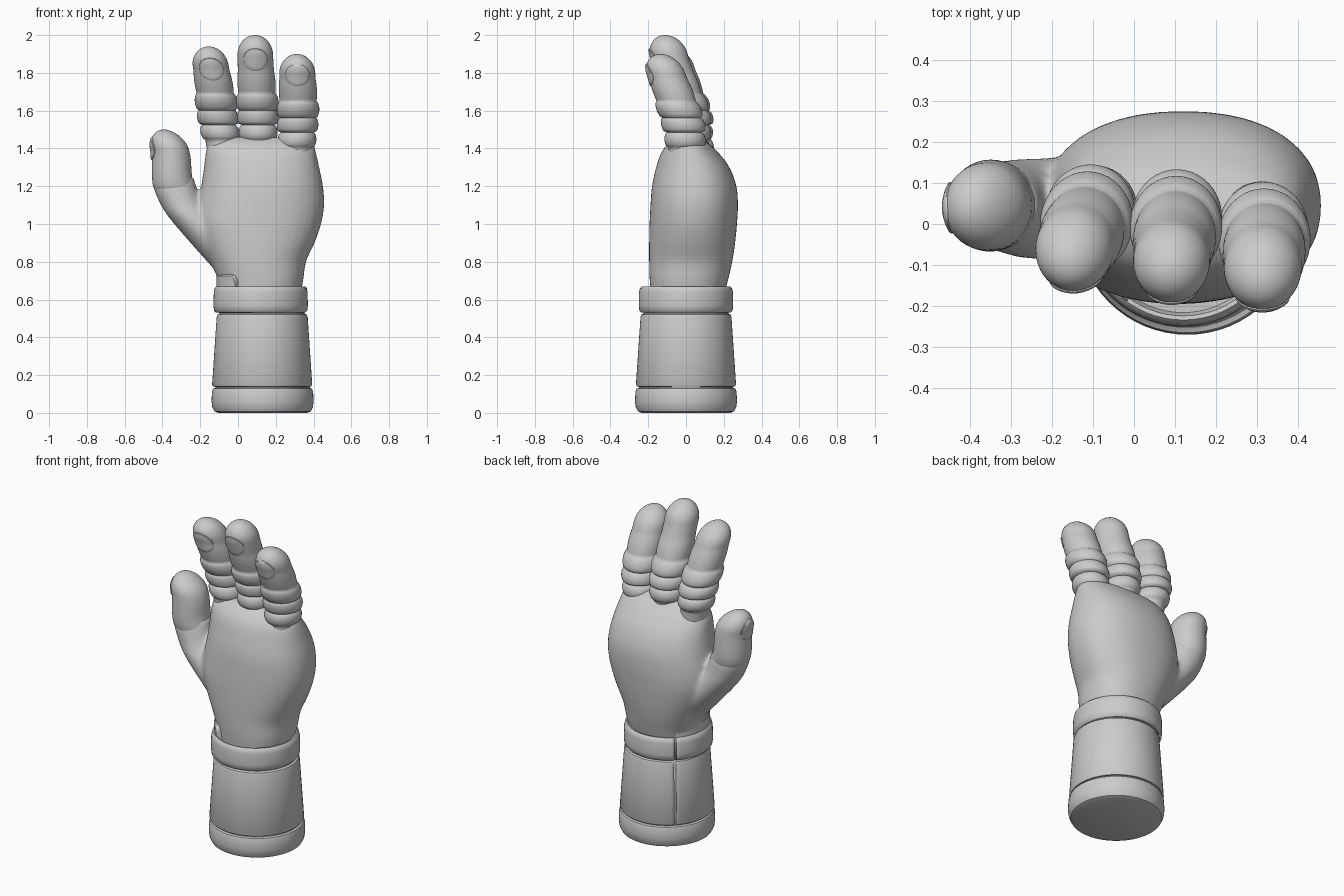
import bpy, bmesh
from math import sin, cos, pi, radians, sqrt

if "Cube" in bpy.data.objects:
    bpy.data.objects.remove(bpy.data.objects["Cube"])

SEG = 40


def finish(bm, name, angle=40):
    bmesh.ops.recalc_face_normals(bm, faces=bm.faces)
    me = bpy.data.meshes.new(name)
    bm.to_mesh(me)
    bm.free()
    ob = bpy.data.objects.new(name, me)
    bpy.context.collection.objects.link(ob)
    bpy.ops.object.select_all(action='DESELECT')
    ob.select_set(True)
    bpy.context.view_layer.objects.active = ob
    bpy.ops.object.shade_smooth_by_angle(angle=radians(angle))
    return ob


def sample(rows, z):
    """Smooth (Catmull-Rom) lookup in rows of (z, values...)."""
    if z <= rows[0][0]:
        return rows[0][1:]
    if z >= rows[-1][0]:
        return rows[-1][1:]
    i = max(k for k in range(len(rows) - 1) if rows[k][0] <= z)
    a, b = rows[i], rows[i + 1]
    p, q = rows[max(i - 1, 0)], rows[min(i + 2, len(rows) - 1)]
    h = b[0] - a[0]
    t = (z - a[0]) / h
    out = []
    for k in range(1, len(a)):
        m0 = (b[k] - p[k]) / (b[0] - p[0]) * h
        m1 = (q[k] - a[k]) / (q[0] - a[0]) * h
        out.append((2*t**3 - 3*t*t + 1) * a[k] + (t**3 - 2*t*t + t) * m0
                   + (3*t*t - 2*t**3) * b[k] + (t**3 - t*t) * m1)
    return out


def loft(bm, fn, zs, power=2.0):
    """Stack of rounded sections; fn(z) gives cx, cy, rx, ry."""
    rings = []
    for z in zs:
        cx, cy, rx, ry = fn(z)
        ring = []
        for i in range(SEG):
            c, s = cos(2*pi*i/SEG), sin(2*pi*i/SEG)
            k = (abs(c)**power + abs(s)**power) ** (-1 / power)
            ring.append(bm.verts.new((cx + rx*c*k, cy + ry*s*k, z)))
        rings.append(ring)
    for a, b in zip(rings, rings[1:]):
        for i in range(SEG):
            j = (i + 1) % SEG
            bm.faces.new((a[i], a[j], b[j], b[i]))
    bm.faces.new(rings[0][::-1])
    bm.faces.new(rings[-1])


def lathe(name, prof, centre):
    n, bm, rings = 64, bmesh.new(), []
    for r, z in prof:
        rings.append([bm.verts.new((centre + r*cos(2*pi*i/n), r*sin(2*pi*i/n), z)) for i in range(n)])
    for a, b in zip(rings, rings[1:]):
        for i in range(n):
            bm.faces.new((a[i], a[(i+1) % n], b[(i+1) % n], b[i]))
    bm.faces.new(rings[0])
    bm.faces.new(rings[-1])
    return finish(bm, name)


def pad(name, fn, zc, az, wa, wz):
    """Slightly raised oval patch that follows the digit surface."""
    n, bm, rings = 32, bmesh.new(), []

    def pt(t, k, lift):
        z = zc + wz * k * sin(t)
        cx, cy, rx, ry = fn(z)
        a = az + wa * k * cos(t) / 0.09
        return (cx + (rx + lift)*cos(a), cy + (ry + lift)*sin(a), z)
    for k, lift in ((1, -.008), (1, .003), (.94, .006), (.7, .006), (.4, .006), (.1, .006)):
        rings.append([bm.verts.new(pt(2*pi*i/n, k, lift)) for i in range(n)])
    for a, b in zip(rings, rings[1:]):
        for i in range(n):
            bm.faces.new((a[i], a[(i+1) % n], b[(i+1) % n], b[i]))
    bm.faces.new(rings[-1])
    finish(bm, name)


def cap_heights(z0, z1, cap, n=12):
    """Even steps, then finer steps over the rounded tip."""
    body = [z0 + (z1 - cap - z0)*i/16 for i in range(16)]
    return body + [z1 - cap + cap*sin(pi/2*i/n)*.9995 for i in range(n + 1)]


# Cuff: base band, tapered sleeve, upper ring
base = lathe("cuff_base", [(.235, 0), (.255, .008), (.266, .03), (.27, .06), (.268, .11),
                           (.262, .128), (.25, .132), (.25, .15)], .13)
sleeve = lathe("cuff_sleeve", [(.25, .138), (.26, .14), (.265, .15), (.241, .505), (.236, .52),
                               (.225, .526), (.222, .54)], .128)
ring = lathe("cuff_ring", [(.22, .53), (.236, .531), (.247, .542), (.25, .57), (.248, .64),
                           (.244, .66), (.234, .67), (.224, .668), (.216, .64)], .12)

# Closing slit at the back left of the cuff
bm = bmesh.new()
bmesh.ops.create_cube(bm, size=1)
cutter = finish(bm, "slit_cutter")
cutter.scale = (.2, .012, .56)
cutter.rotation_euler = (0, 0, radians(135))
cutter.location = (.125 + .332*cos(radians(135)), .332*sin(radians(135)), .415)
cutter.hide_render = True
cutter.hide_viewport = True
for ob in (sleeve, ring):
    m = ob.modifiers.new("slit", 'BOOLEAN')
    m.operation, m.object, m.solver = 'DIFFERENCE', cutter, 'EXACT'

# Curved closing tab rising from inside the ring
bm, cols, n = bmesh.new(), [], 36
for i in range(n + 1):
    az = radians(135 + 99*i/n)
    edge = min(i, n - i)/n * 99 * pi/180 * .23
    d = max(0, .035 - edge)
    zt = .732 - (.035 - sqrt(max(0, .035**2 - d*d)))
    cols.append([bm.verts.new((.12 + r*cos(az), r*sin(az), z))
                 for r, z in ((.195, .55), (.195, zt), (.226, zt), (.233, zt - .008), (.233, .55))])
for a, b in zip(cols, cols[1:]):
    for k in range(5):
        bm.faces.new((a[k], b[k], b[(k+1) % 5], a[(k+1) % 5]))
bm.faces.new(cols[0])
bm.faces.new(cols[-1])
finish(bm, "closing_tab")

# Palm blended with the thumb root: z, x min, x max, y min, y max
PALM = [(.58, -.08, .32, -.18, .19), (.70, -.105, .345, -.192, .222), (.8, -.145, .36, -.195, .245),
        (.9, -.19, .405, -.195, .26), (1.0, -.22, .44, -.193, .27), (1.1, -.215, .456, -.188, .275),
        (1.2, -.195, .45, -.18, .267), (1.3, -.18, .43, -.158, .23), (1.38, -.17, .412, -.13, .17),
        (1.43, -.15, .395, -.09, .115), (1.46, -.10, .34, -.04, .06)]
ROOT = [(.72, -.09, .1, -.06, .12), (.87, -.225, .05, -.09, .16), (1.04, -.37, -.13, -.085, .16),
        (1.12, -.418, -.19, -.07, .155), (1.2, -.447, -.222, -.06, .15), (1.25, -.43, -.235, -.04, .13)]


def box_fn(rows):
    def fn(z):
        a, b, c, d = sample(rows, z)
        return (a + b)/2, (c + d)/2, (b - a)/2, (d - c)/2
    return fn


bm = bmesh.new()
loft(bm, box_fn(PALM), [.58 + .88*i/44 for i in range(45)], 2.25)
loft(bm, box_fn(ROOT), [.72 + .53*i/28 for i in range(29)])
palm = finish(bm, "palm")
m = palm.modifiers.new("blend", 'REMESH')
m.mode, m.voxel_size, m.use_smooth_shade = 'VOXEL', .013, True
m = palm.modifiers.new("soften", 'SMOOTH')
m.factor, m.iterations = .5, 8

# Thumb tip
THUMB = [(1.14, -.325, .045, .085, .085), (1.19, -.338, .045, .108, .105),
         (1.25, -.349, .045, .106, .112), (1.38, -.357, .043, .101, .108), (1.5, -.392, .04, .09, .10)]


def thumb_fn(z):
    cx, cy, rx, ry = sample(THUMB, z)
    k = sqrt(max(0, 1 - max(0, (z - 1.40)/.10)**2))
    return cx, cy, rx*k, ry*k


bm = bmesh.new()
loft(bm, thumb_fn, cap_heights(1.14, 1.5, .10))
finish(bm, "thumb_tip", 60)
pad("thumb_pad", thumb_fn, 1.40, radians(182), .055, .06)


# Fingers: three soft knuckle rolls and a rounded tip
def make_finger(name, path, zk, zt, pad_z):
    def fn(z):
        cx, cy = sample(path, z)
        u = z - zk
        if u < 0:
            r = .084
            for a, b, low, high in ((-.245, -.165, .087, .103), (-.165, -.088, .097, .110),
                                    (-.088, 0, .099, .113)):
                if a <= u <= b:
                    r = low + (high - low)*sin(pi*(u - a)/(b - a))**.6
        else:
            r = .098 + .004*sin(min(1, u/.12)*pi) - .02*u
            r *= sqrt(max(0, 1 - max(0, (z - zt + .1)/.1)**2))
        return cx, cy, r, r*1.06

    zs = [zk - .34, zk - .30, zk - .26]
    for a, b in ((-.245, -.165), (-.165, -.088), (-.088, 0)):
        zs += [zk + a + (b - a)*i/10 for i in range(10)]
    bm = bmesh.new()
    loft(bm, fn, zs + cap_heights(zk, zt, .1))
    finish(bm, name, 60)
    pad(name + "_pad", fn, pad_z, radians(270), .066, .06)


make_finger("index_finger", [(1.36, -.075, .03), (1.55, -.105, .03), (1.70, -.122, -.015),
                             (1.85, -.146, -.062), (1.94, -.155, -.09)], 1.69, 1.94, 1.82)
make_finger("middle_finger", [(1.36, .11, .02), (1.55, .105, .018), (1.70, .1, -.025),
                              (1.88, .092, -.085), (2.0, .09, -.11)], 1.69, 2.0, 1.87)
make_finger("outer_finger", [(1.32, .305, .0), (1.51, .315, -.012), (1.66, .318, -.055),
                             (1.80, .314, -.105), (1.9, .312, -.135)], 1.65, 1.9, 1.79)
